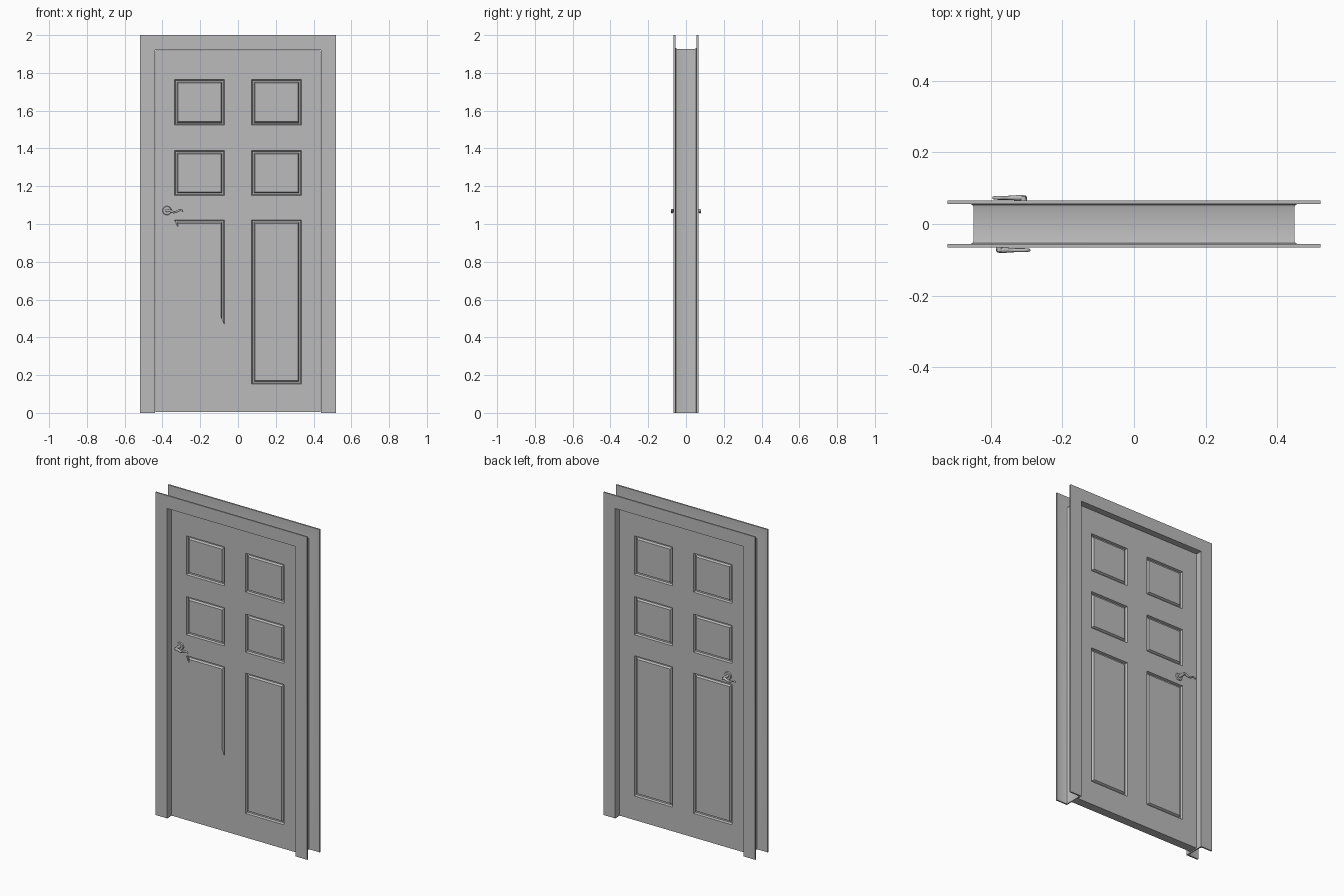
import bpy, bmesh, math
from mathutils import Matrix, Vector

if "Cube" in bpy.data.objects:
    bpy.data.objects.remove(bpy.data.objects["Cube"])

grey = bpy.data.materials.new("plain_grey")
grey.diffuse_color = (0.5, 0.5, 0.5, 1)
grey.use_nodes = True
grey.node_tree.nodes["Principled BSDF"].inputs["Base Color"].default_value = grey.diffuse_color


def finish(name, bm, angle=30):
    me = bpy.data.meshes.new(name)
    bm.to_mesh(me)
    bm.free()
    me.materials.append(grey)
    ob = bpy.data.objects.new(name, me)
    bpy.context.collection.objects.link(ob)
    bpy.context.view_layer.objects.active = ob
    for o in bpy.context.selected_objects:
        o.select_set(False)
    ob.select_set(True)
    bpy.ops.object.shade_smooth_by_angle(angle=math.radians(angle))
    return ob


# Door frame: I-shaped profile (outward offset, y) swept up, across and down
half = [(0, -.065), (.08, -.065), (.08, -.056), (.016, -.056), (.01, -.053), (.007, -.045)]
profile = half + [(o, -y) for o, y in reversed(half)]
bm = bmesh.new()
rings = []
for side, top in ((-1, 0), (-1, 1), (1, 1), (1, 0)):
    rings.append([bm.verts.new((side * (.44 + o), y, (1.92 + o) * top)) for o, y in profile])
n = len(profile)
for a, b in zip(rings, rings[1:]):
    for i in range(n):
        j = (i + 1) % n
        bm.faces.new((a[i], a[j], b[j], b[i]))
bm.faces.new(rings[0])
bm.faces.new(rings[-1])
bmesh.ops.recalc_face_normals(bm, faces=bm.faces)
finish("door_frame", bm)

# Door slab: grid with six inset raised panels on each side
T = .027
xs = [-.437, -.335, -.072, .072, .335, .437]
zs = [.004, .153, 1.022, 1.152, 1.388, 1.524, 1.765, 1.918]
bm = bmesh.new()
panels = []
for s in (-1, 1):
    grid = [[bm.verts.new((x, s * T, z)) for z in zs] for x in xs]
    for i in range(len(xs) - 1):
        for k in range(len(zs) - 1):
            quad = [grid[i][k], grid[i + 1][k], grid[i + 1][k + 1], grid[i][k + 1]]
            f = bm.faces.new(quad if s < 0 else quad[::-1])
            if i in (1, 3) and k in (1, 3, 5):
                panels.append(f)
rim = [e for e in bm.edges if e.is_boundary]
bmesh.ops.bridge_loops(bm, edges=rim)
bm.normal_update()
# groove wall, groove floor, slope back up to the panel field
for thick, depth in ((.006, -.013), (.011, 0), (.009, .012)):
    bmesh.ops.inset_individual(bm, faces=panels, thickness=thick, depth=depth)
    bm.normal_update()
finish("door_slab", bm, 20)

# Flat filler over part of the lower left front panel
bm = bmesh.new()
outline = [(-.335, 1.02), (-.335, .153), (-.072, .153), (-.072, .47)]
bm.faces.new([bm.verts.new((x, -T - .0003, z)) for x, z in outline])
bmesh.ops.recalc_face_normals(bm, faces=bm.faces)
if sum(f.normal.y for f in bm.faces) > 0:
    bmesh.ops.reverse_faces(bm, faces=bm.faces)
finish("panel_filler", bm)


# Lever handles: round plate, spindle and curved lever
def tube(bm, pts, radii, sides=10):
    prev = None
    for i, p in enumerate(pts):
        d = (pts[min(i + 1, len(pts) - 1)] - pts[max(i - 1, 0)]).normalized()
        u = Vector((0, 1, 0))
        v = d.cross(u)
        ring = [bm.verts.new(p + radii[i] * (u * math.cos(a) + v * math.sin(a)))
                for a in (2 * math.pi * k / sides for k in range(sides))]
        if prev:
            for k in range(sides):
                m = (k + 1) % sides
                bm.faces.new((prev[k], prev[m], ring[m], ring[k]))
        else:
            bm.faces.new(ring)
        prev = ring
    bm.faces.new(prev)


def disc(bm, r1, r2, y0, y1):
    m = Matrix.Translation((0, -(y0 + y1) / 2, 0)) @ Matrix.Rotation(math.pi / 2, 4, 'X')
    bmesh.ops.create_cone(bm, cap_ends=True, segments=24, radius1=r1, radius2=r2,
                          depth=y1 - y0, matrix=m)


path = [(-.006, .001), (.012, 0), (.024, -.005), (.036, -.009), (.048, -.007),
        (.060, 0), (.070, .003), (.079, .001), (.084, -.006)]
for name, x, turn in (("front_handle", -.376, 0), ("back_handle", -.308, math.pi)):
    bm = bmesh.new()
    disc(bm, .024, .021, T, T + .006)
    disc(bm, .009, .009, T + .006, .076)
    tube(bm, [Vector((px, -.073, pz)) for px, pz in path],
         [.007, .0075, .007, .006, .0055, .0055, .0055, .005, .004])
    bmesh.ops.recalc_face_normals(bm, faces=bm.faces)
    bm.transform(Matrix.Translation((x, 0, 1.071)) @ Matrix.Rotation(turn, 4, 'Z'))
    finish(name, bm, 40)
